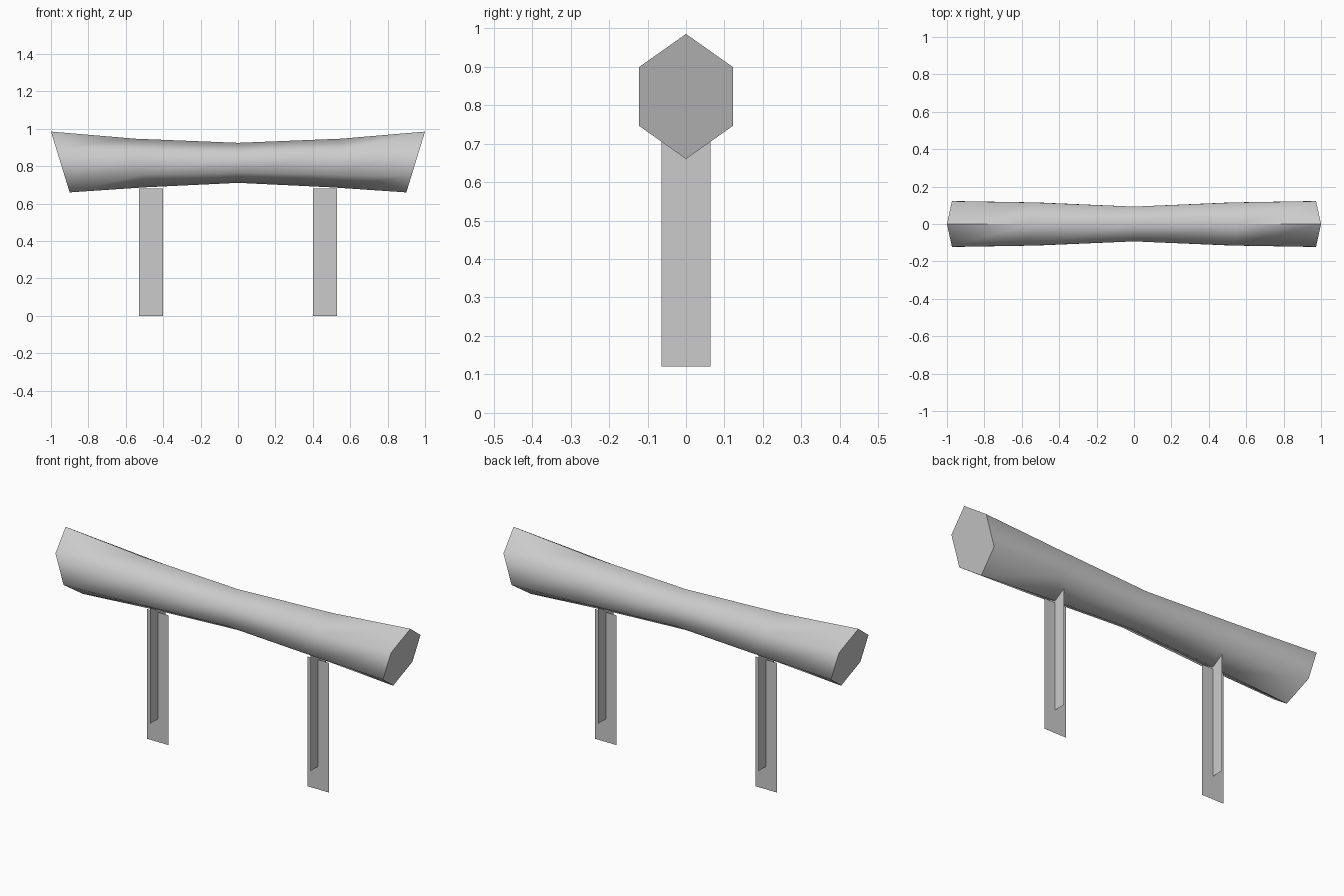
import bpy
import bmesh
import math

if "Cube" in bpy.data.objects:
    bpy.data.objects.remove(bpy.data.objects["Cube"])

GREY = (0.6, 0.6, 0.6, 1)
grey = bpy.data.materials.new("plain grey")
grey.use_nodes = True
grey.diffuse_color = GREY
grey.node_tree.nodes["Principled BSDF"].inputs["Base Color"].default_value = GREY


def finish(name, bm):
    mesh = bpy.data.meshes.new(name)
    bm.to_mesh(mesh)
    bm.free()
    mesh.materials.append(grey)
    obj = bpy.data.objects.new(name, mesh)
    bpy.context.collection.objects.link(obj)
    return obj


def hex_ring(bm, top_x, low_x, half_y, bottom, top):
    """Upright six-sided ring that leans from low_x up to top_x."""
    verts = []
    half = (top - bottom) / 2
    for i in range(6):
        a = math.radians(60 * i)
        up = math.cos(a) * (1 if i % 3 == 0 else 0.94)
        y = half_y * math.sin(a) / math.sin(math.pi / 3)
        x = (top_x + low_x) / 2 + up * (top_x - low_x) / 2
        verts.append(bm.verts.new((x, y, (top + bottom) / 2 + up * half)))
    return verts


# Waisted log with undercut ends
half_rings = [(1.0, 0.9, 0.122, 0.66, 0.985), (0.55, 0.5, 0.115, 0.687, 0.947)]
sections = [(-t, -l, y, b, h) for t, l, y, b, h in half_rings]
sections += [(0, 0, 0.093, 0.711, 0.925)] + half_rings[::-1]
bm = bmesh.new()
rings = [hex_ring(bm, *s) for s in sections]
for a, b in zip(rings, rings[1:]):
    for i in range(6):
        j = (i + 1) % 6
        bm.faces.new((a[i], a[j], b[j], b[i]))
bm.faces.new(rings[0])
bm.faces.new(rings[-1])
bmesh.ops.recalc_face_normals(bm, faces=bm.faces)
log = finish("log", bm)

# Smooth sides, crisp end caps
bpy.ops.object.select_all(action='DESELECT')
log.select_set(True)
bpy.context.view_layer.objects.active = log
bpy.ops.object.shade_smooth_by_angle(angle=math.radians(65))

# Legs: two crossed flat boards each
for side, x in (("right", -0.465), ("left", 0.465)):
    bm = bmesh.new()
    for dx, dy, low, high in ((0.063, 0, 0, 0.68), (0, 0.064, 0.12, 0.8)):
        corners = ((-1, low), (1, low), (1, high), (-1, high))
        bm.faces.new([bm.verts.new((x + s * dx, s * dy, z)) for s, z in corners])
    finish(side + "_leg", bm)
